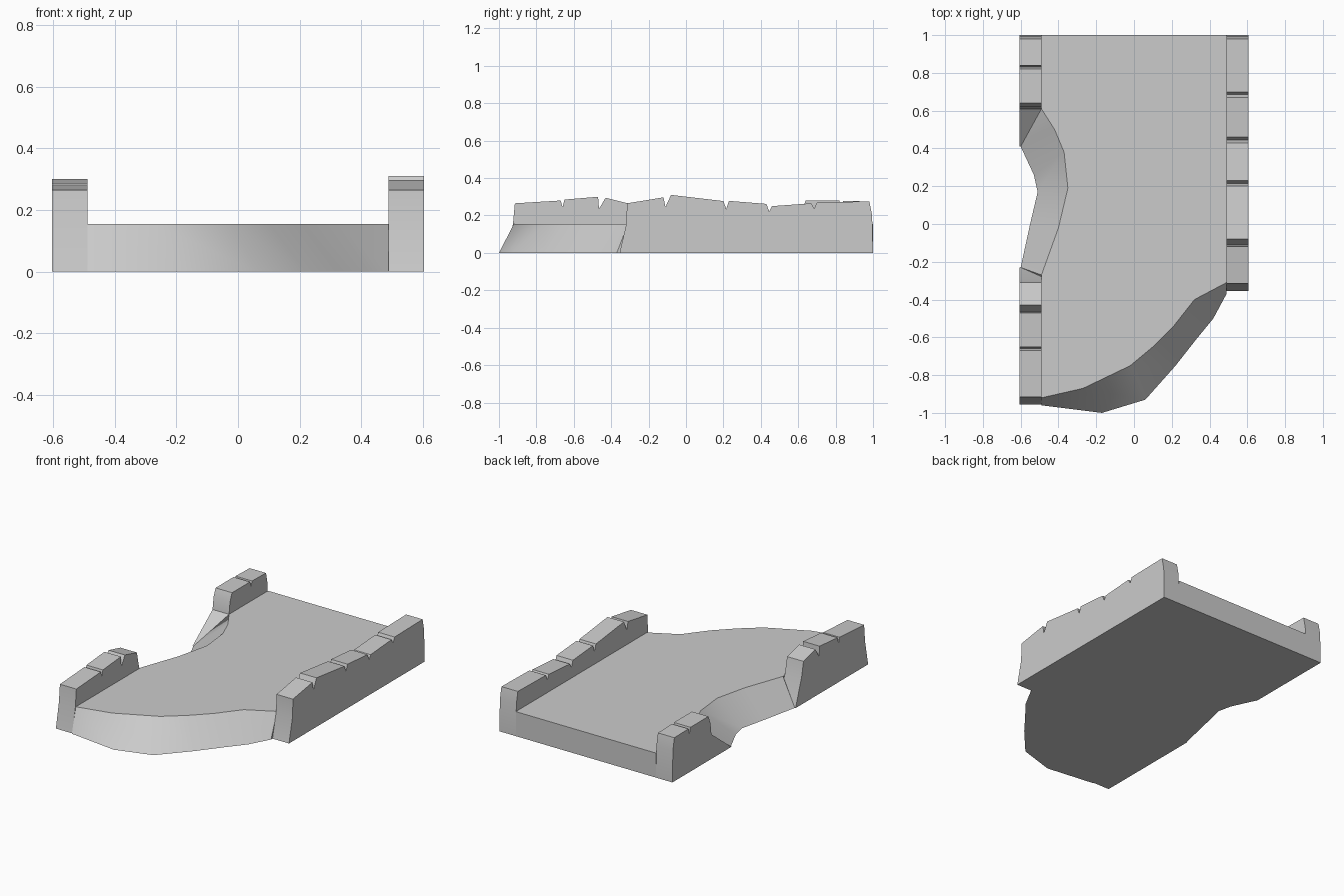
import bpy, bmesh, math

cube = bpy.data.objects.get("Cube")
if cube:
    bpy.data.objects.remove(cube, do_unlink=True)

# Single stone colour
stone = bpy.data.materials.new("grey_stone")
stone.use_nodes = True
colour = (0.6, 0.6, 0.6, 1)
stone.diffuse_color = colour
stone.node_tree.nodes["Principled BSDF"].inputs["Base Color"].default_value = colour


def loft(name, lower, upper):
    """Solid between two matching closed outlines."""
    bm = bmesh.new()
    a = [bm.verts.new(p) for p in lower]
    b = [bm.verts.new(p) for p in upper]
    bm.faces.new(a)
    bm.faces.new(b)
    for i in range(len(a)):
        j = (i + 1) % len(a)
        bm.faces.new((a[i], a[j], b[j], b[i]))
    bmesh.ops.recalc_face_normals(bm, faces=bm.faces)
    mesh = bpy.data.meshes.new(name)
    bm.to_mesh(mesh)
    bm.free()
    mesh.materials.append(stone)
    obj = bpy.data.objects.new(name, mesh)
    bpy.context.collection.objects.link(obj)
    bpy.ops.object.select_all(action='DESELECT')
    obj.select_set(True)
    bpy.context.view_layer.objects.active = obj
    bpy.ops.object.shade_smooth_by_angle(angle=math.radians(32))


def curb(name, side, profile):
    """Notched kerb: a (y, z) profile extruded across its width."""
    loft(name, [(side * 0.49, y, z) for y, z in profile],
         [(side * 0.605, y, z) for y, z in profile])


# Road slab: outline pairs (ground x, y, top x, y) with a broken front and left bite
DECK = 0.155
edge = [
    (0.49, 1, 0.49, 1), (0.49, -0.37, 0.49, -0.31), (0.42, -0.50, 0.32, -0.40),
    (0.33, -0.61, 0.21, -0.54), (0.22, -0.75, 0.10, -0.65),
    (0.06, -0.93, -0.02, -0.75), (-0.17, -1, -0.27, -0.87),
    (-0.49, -0.96, -0.49, -0.92), (-0.49, -0.35, -0.49, -0.35),
    (-0.60, -0.23, -0.49, -0.27), (-0.55, 0, -0.40, -0.02),
    (-0.51, 0.17, -0.35, 0.19), (-0.53, 0.26, -0.37, 0.38),
    (-0.60, 0.41, -0.42, 0.50), (-0.60, 0.61, -0.49, 0.61), (-0.49, 1, -0.49, 1),
]
loft("road_slab", [(p[0], p[1], 0) for p in edge], [(p[2], p[3], DECK) for p in edge])

# Kerbs with chipped joints
curb("right_kerb", 1, [
    (-0.355, 0), (-0.32, 0.15), (-0.315, 0.265), (-0.12, 0.297), (-0.11, 0.245),
    (-0.08, 0.31), (0.20, 0.277), (0.215, 0.235), (0.23, 0.278), (0.43, 0.262),
    (0.445, 0.222), (0.46, 0.25), (0.67, 0.265), (0.685, 0.235), (0.70, 0.27),
    (0.98, 0.275), (0.995, 0.20), (1, 0)])
curb("left_front_kerb", -1, [
    (-0.955, 0), (-0.925, 0.155), (-0.915, 0.265), (-0.67, 0.28), (-0.66, 0.245),
    (-0.65, 0.285), (-0.47, 0.30), (-0.465, 0.235), (-0.43, 0.295), (-0.31, 0.265),
    (-0.29, 0.17), (-0.23, 0)])
curb("left_back_kerb", -1, [
    (0.41, 0), (0.61, 0.155), (0.62, 0.23), (0.64, 0.28), (0.82, 0.28),
    (0.83, 0.24), (0.84, 0.278), (0.98, 0.275), (0.995, 0.20), (1, 0)])
